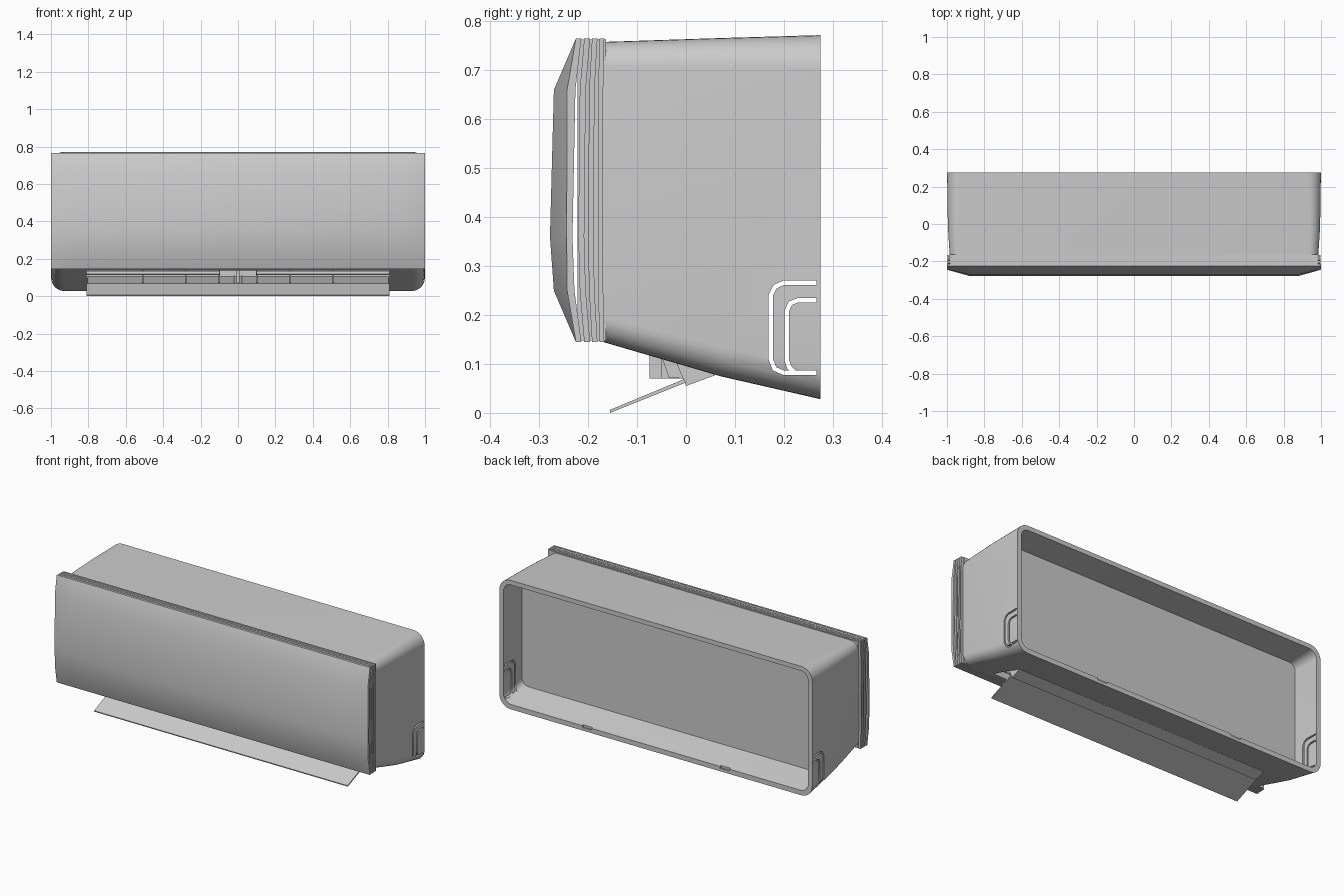
import bpy, bmesh
from math import sin, cos, pi
from mathutils import Vector

if "Cube" in bpy.data.objects:
    bpy.data.objects.remove(bpy.data.objects["Cube"])


def loft(name, rings):
    """Skin a list of closed rings and cap both ends."""
    bm = bmesh.new()
    rows = [[bm.verts.new(p) for p in r] for r in rings]
    n = len(rows[0])
    for a, b in zip(rows, rows[1:]):
        for i in range(n):
            j = (i + 1) % n
            bm.faces.new((a[i], a[j], b[j], b[i]))
    bm.faces.new(rows[0][::-1])
    bm.faces.new(rows[-1])
    bmesh.ops.recalc_face_normals(bm, faces=bm.faces)
    me = bpy.data.meshes.new(name)
    bm.to_mesh(me)
    bm.free()
    ob = bpy.data.objects.new(name, me)
    bpy.context.collection.objects.link(ob)
    return ob


def prism(name, prof, x0, x1):
    """Extrude a (y, z) profile along x."""
    return loft(name, [[(x, y, z) for y, z in prof] for x in (x0, x1)])


def box(name, x0, x1, y0, y1, z0, z1):
    return prism(name, [(y0, z0), (y1, z0), (y1, z1), (y0, z1)], x0, x1)


def rounded(y, w, z0, z1, r):
    """Rounded rectangle in the xz plane."""
    pts = []
    for k, (sx, cz) in enumerate([(1, z1 - r), (-1, z1 - r), (-1, z0 + r), (1, z0 + r)]):
        for i in range(9):
            a = (k + i / 8) * pi / 2
            pts.append((sx * (w - r) + r * cos(a), y, cz + r * sin(a)))
    return pts


def ribbon(path, w):
    """Outline of a mitred strip along a (y, z) path."""
    p = [Vector(q) for q in path]
    left, right = [], []
    for i, q in enumerate(p):
        d0 = (q - p[max(i - 1, 0)]).normalized()
        d1 = (p[min(i + 1, len(p) - 1)] - q).normalized()
        n = Vector((-(d0 + d1).y, (d0 + d1).x)).normalized()
        ref = d1 if d1.length else d0
        off = n * (w / 2 / n.dot(Vector((-ref.y, ref.x))))
        left.append(q + off)
        right.append(q - off)
    return [tuple(v) for v in left + right[::-1]]


def cut(ob, cutter):
    cutter.hide_render = True
    bpy.context.view_layer.objects.active = ob
    m = ob.modifiers.new("cut", 'BOOLEAN')
    m.operation, m.object, m.solver = 'DIFFERENCE', cutter, 'EXACT'
    bpy.ops.object.modifier_apply(modifier=m.name)
    bpy.data.objects.remove(cutter)


def smooth(ob, angle=32):
    bpy.ops.object.select_all(action='DESELECT')
    ob.select_set(True)
    bpy.context.view_layer.objects.active = ob
    bpy.ops.object.shade_smooth_by_angle(angle=angle * pi / 180)


# housing shell: tapered outside, then folded in to form the open back
housing = loft("housing", [
    rounded(-0.17, 0.985, 0.145, 0.758, 0.05),
    rounded(-0.05, 0.993, 0.110, 0.762, 0.055),
    rounded(0.07, 0.997, 0.075, 0.766, 0.06),
    rounded(0.275, 0.999, 0.028, 0.772, 0.07),
    rounded(0.275, 0.973, 0.056, 0.746, 0.048),
    rounded(0.11, 0.970, 0.094, 0.740, 0.04)])

# air outlet recess
cut(housing, box("outlet_cutter", -0.81, 0.81, -0.14, 0.0, 0.0, 0.2))

# grip slots through both side walls
slots = [
    [(0.267, 0.266), (0.2, 0.266), (0.182, 0.258), (0.173, 0.24),
     (0.173, 0.11), (0.181, 0.09), (0.2, 0.082), (0.267, 0.082)],
    [(0.267, 0.23), (0.228, 0.23), (0.213, 0.224), (0.206, 0.208),
     (0.206, 0.108), (0.211, 0.093), (0.222, 0.083)]]
for s in (-1, 1):
    for path in slots:
        cut(housing, prism("slot_cutter", ribbon(path, 0.009), s * 0.92, s * 1.1))
    # pipe notches in the lower rear rim
    cut(housing, box("notch_cutter", s * 0.44 - 0.03, s * 0.44 + 0.03, 0.266, 0.3, 0.045, 0.1))
smooth(housing)

# front cover: bulged face, swept back at both ends
zs = [0.145, 0.25, 0.36, 0.66, 0.765]
mid = [-0.225, -0.27, -0.278, -0.27, -0.225]
end = [-0.225, -0.243, -0.244, -0.243, -0.225]
back = [-0.214, -0.228, -0.232, -0.226, -0.214]


def cover_ring(x, front, w):
    return [(x, y, z) for y, z in zip(front, zs)] + \
           [(x, y, z) for y, z in zip(back[::-1], zs[::-1])]


cover = loft("front_cover", [cover_ring(x, f, 0) for x, f in
                             [(-1, end), (-0.88, mid), (0.88, mid), (1, end)]])
smooth(cover)

# stacked trim plates behind the cover, bowed like its edge
for i, (y, t, bow) in enumerate([(-0.208, 0.012, 0.012), (-0.192, 0.011, 0.008),
                                 (-0.177, 0.010, 0.003)]):
    curve = [0, -0.75 * bow, -bow, -0.75 * bow, 0]
    prof = [(y + c, z) for c, z in zip(curve, zs)]
    prof += [(a + t, z) for a, z in prof[::-1]]
    prism(f"trim_plate_{i + 1}", prof, -0.998, 0.998)
box("trim_core", -0.984, 0.984, -0.222, -0.163, 0.148, 0.763)

# open flap and the wedge carrying it
prism("flap", [(-0.155, 0.0), (-0.156, 0.006), (-0.004, 0.069), (0.0, 0.062)], -0.81, 0.81)
prism("flap_wedge", [(-0.022, 0.108), (0.0, 0.055), (0.06, 0.077), (0.03, 0.11)], -0.805, 0.805)

# outlet rails, guide vanes and centre bracket
for s in (-1, 1):
    side = "right" if s > 0 else "left"
    rail = [(-0.06 + 0.011 * cos(a * pi / 6), 0.125 + 0.011 * sin(a * pi / 6)) for a in range(12)]
    smooth(prism(f"outlet_rail_{side}", rail, s * 0.1, s * 0.81))
    for i, x in enumerate((0.1, 0.28, 0.51)):
        prism(f"vane_{side}_{i + 1}", [(-0.05, 0.115), (-0.035, 0.072), (0.0, 0.07), (0.0, 0.19)],
              s * x - 0.004, s * x + 0.004)
    box(f"bracket_fin_{side}", s * 0.018, s * 0.026, -0.05, 0.0, 0.07, 0.11)
box("centre_bracket", -0.008, 0.008, -0.075, 0.0, 0.07, 0.2)
